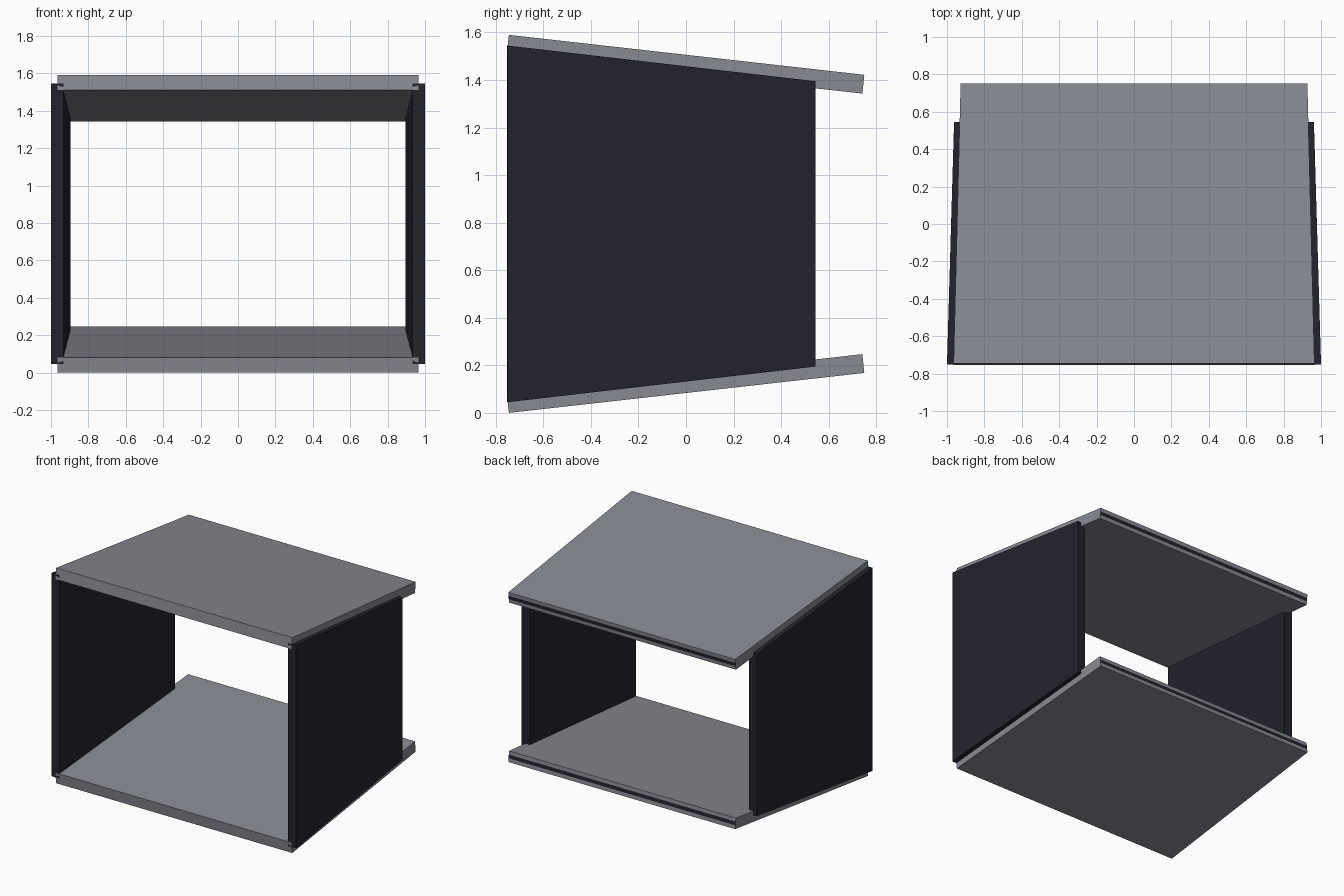
import bpy, bmesh

if "Cube" in bpy.data.objects:
    bpy.data.objects.remove(bpy.data.objects["Cube"])


def material(name, rgb):
    m = bpy.data.materials.new(name)
    m.diffuse_color = (*rgb, 1)
    m.use_nodes = True
    m.node_tree.nodes["Principled BSDF"].inputs["Base Color"].default_value = m.diffuse_color
    return m


GREY = material("slate grey", (0.245, 0.255, 0.29))
DARK = material("dark navy", (0.016, 0.016, 0.026))
H = 1.59  # total height


def half_width(y):
    # slabs narrow slightly towards the back
    return 0.965 - (y + 0.75) / 1.5 * 0.038


def make(name, rings, mats, dark_side=None):
    """Bridge two matching outlines into a closed solid."""
    bm = bmesh.new()
    a, b = [[bm.verts.new(p) for p in ring] for ring in rings]
    n = len(a)
    bm.faces.new(a)
    bm.faces.new(b[::-1])
    for i in range(n):
        j = (i + 1) % n
        f = bm.faces.new((a[j], a[i], b[i], b[j]))
        if i == dark_side:
            f.material_index = 1
    bmesh.ops.recalc_face_normals(bm, faces=bm.faces)
    me = bpy.data.meshes.new(name)
    bm.to_mesh(me)
    bm.free()
    for m in mats:
        me.materials.append(m)
    ob = bpy.data.objects.new(name, me)
    bpy.context.collection.objects.link(ob)


# Sloping floor and roof slabs, with a dark strip along the back edge
profile = [(-0.745, 0.0), (0.75, 0.168), (0.7473, 0.195),
           (0.7447, 0.221), (0.742, 0.247), (-0.754, 0.08)]
for name, flip in (("floor_slab", False), ("roof_slab", True)):
    pts = [(y, H - z if flip else z) for y, z in profile]
    rings = [[(s * half_width(y), y, z) for y, z in pts] for s in (-1, 1)]
    make(name, rings, [GREY, DARK], dark_side=2)

# Side panels, toed in towards the back
outline = [(-0.75, 0.045), (0.545, 0.195), (0.545, H - 0.195), (-0.75, H - 0.045)]
for name, s in (("left_panel", -1), ("right_panel", 1)):
    rings = []
    for offset, shift in ((0.0, 0.0), (0.066, -0.002)):
        rings.append([(s * (1.0 - offset - (y + 0.75) / 1.295 * 0.038), y + shift, z)
                      for y, z in outline])
    make(name, rings, [DARK])
